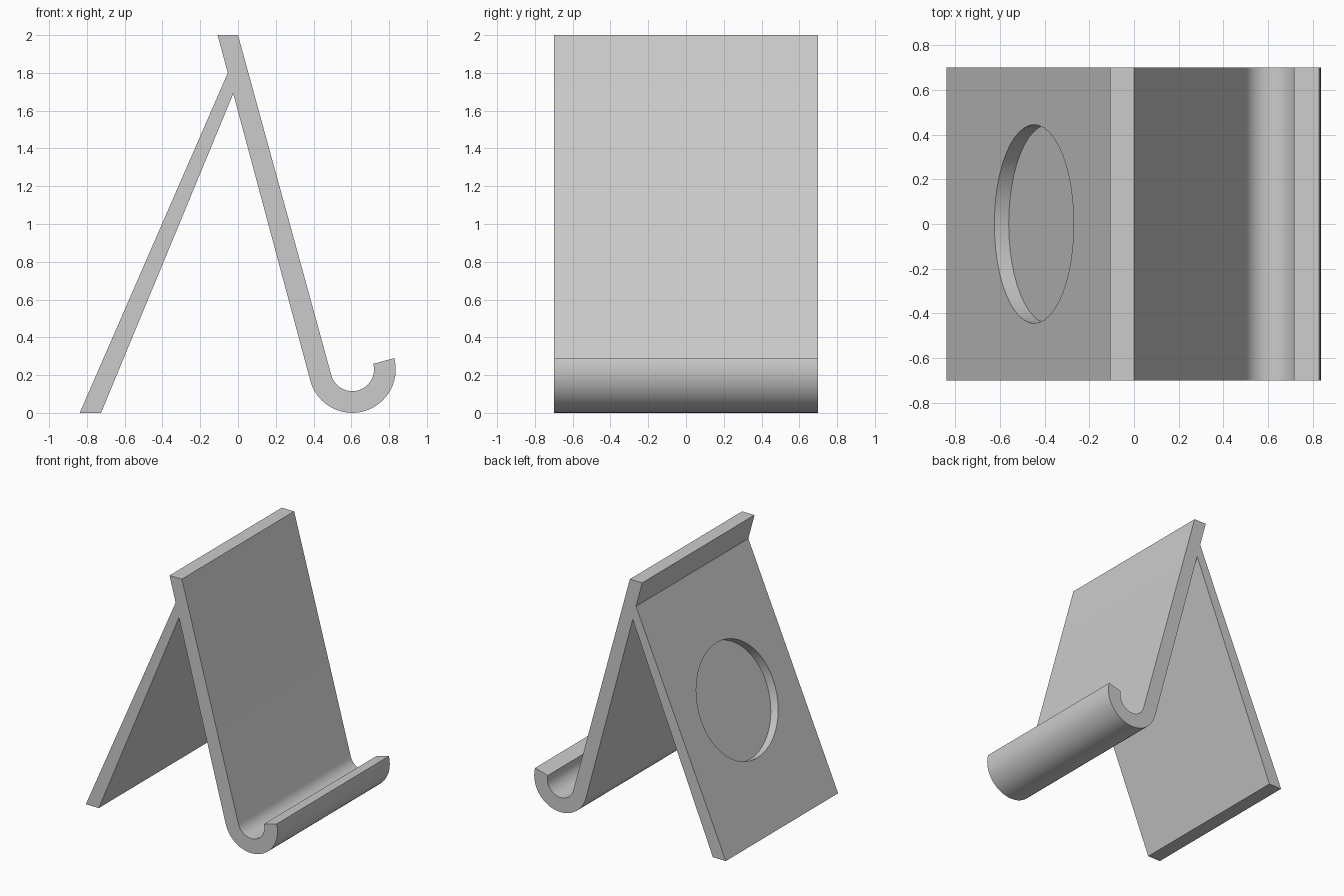
import bpy, bmesh, math
from mathutils import Vector

if "Cube" in bpy.data.objects:
    bpy.data.objects.remove(bpy.data.objects["Cube"])

HALF_W = 0.7
HOOK_C, R_OUT, R_IN = (0.605, 0.23), 0.23, 0.115


def arc(r, a0, a1, n=24):
    """Points on the hook arc, angles in degrees."""
    pts = []
    for i in range(n + 1):
        a = math.radians(a0 + (a1 - a0) * i / n)
        pts.append((HOOK_C[0] + r * math.cos(a), HOOK_C[1] + r * math.sin(a)))
    return pts


def extrude_profile(name, pts):
    """Extrude an x-z outline along y."""
    bm = bmesh.new()
    face = bm.faces.new([bm.verts.new((x, -HALF_W, z)) for x, z in pts])
    ext = bmesh.ops.extrude_face_region(bm, geom=[face])
    verts = [v for v in ext["geom"] if isinstance(v, bmesh.types.BMVert)]
    bmesh.ops.translate(bm, verts=verts, vec=(0, 2 * HALF_W, 0))
    bmesh.ops.recalc_face_normals(bm, faces=bm.faces)
    mesh = bpy.data.meshes.new(name)
    bm.to_mesh(mesh)
    bm.free()
    obj = bpy.data.objects.new(name, mesh)
    bpy.context.collection.objects.link(obj)
    return obj


# Stand: sloping rest plate, curled lip and back leg in one outline
foot, joint = Vector((-0.838, 0, 0)), Vector((-0.054, 0, 1.8))
outline = [(-0.108, 2), (0, 2)]
outline += arc(R_IN, 195, 375) + arc(R_OUT, 375, 195)
outline += [(-0.025, 1.69), (-0.725, 0), (foot.x, foot.z), (joint.x, joint.z)]
stand = extrude_profile("phone_stand", outline)

# Round blind recess in the outer face of the back leg
slope = (joint - foot).normalized()
normal = Vector((-slope.z, 0, slope.x))
depth, height = 0.07, 0.4
centre = foot + slope * (0.898 / slope.z) + normal * (height / 2 - depth)
bpy.ops.mesh.primitive_cylinder_add(vertices=48, radius=0.444, depth=height, location=centre)
cutter = bpy.context.object
cutter.name = "recess_cutter"
cutter.rotation_euler = normal.to_track_quat('Z', 'Y').to_euler()
cutter.hide_render = True

cut = stand.modifiers.new("recess", 'BOOLEAN')
cut.operation, cut.solver, cut.object = 'DIFFERENCE', 'EXACT', cutter
bpy.ops.object.select_all(action='DESELECT')
bpy.context.view_layer.objects.active = stand
stand.select_set(True)
bpy.ops.object.modifier_apply(modifier=cut.name)
bpy.data.objects.remove(cutter)

# Smooth curls, crisp edges
bpy.ops.object.shade_smooth_by_angle(angle=math.radians(30))
